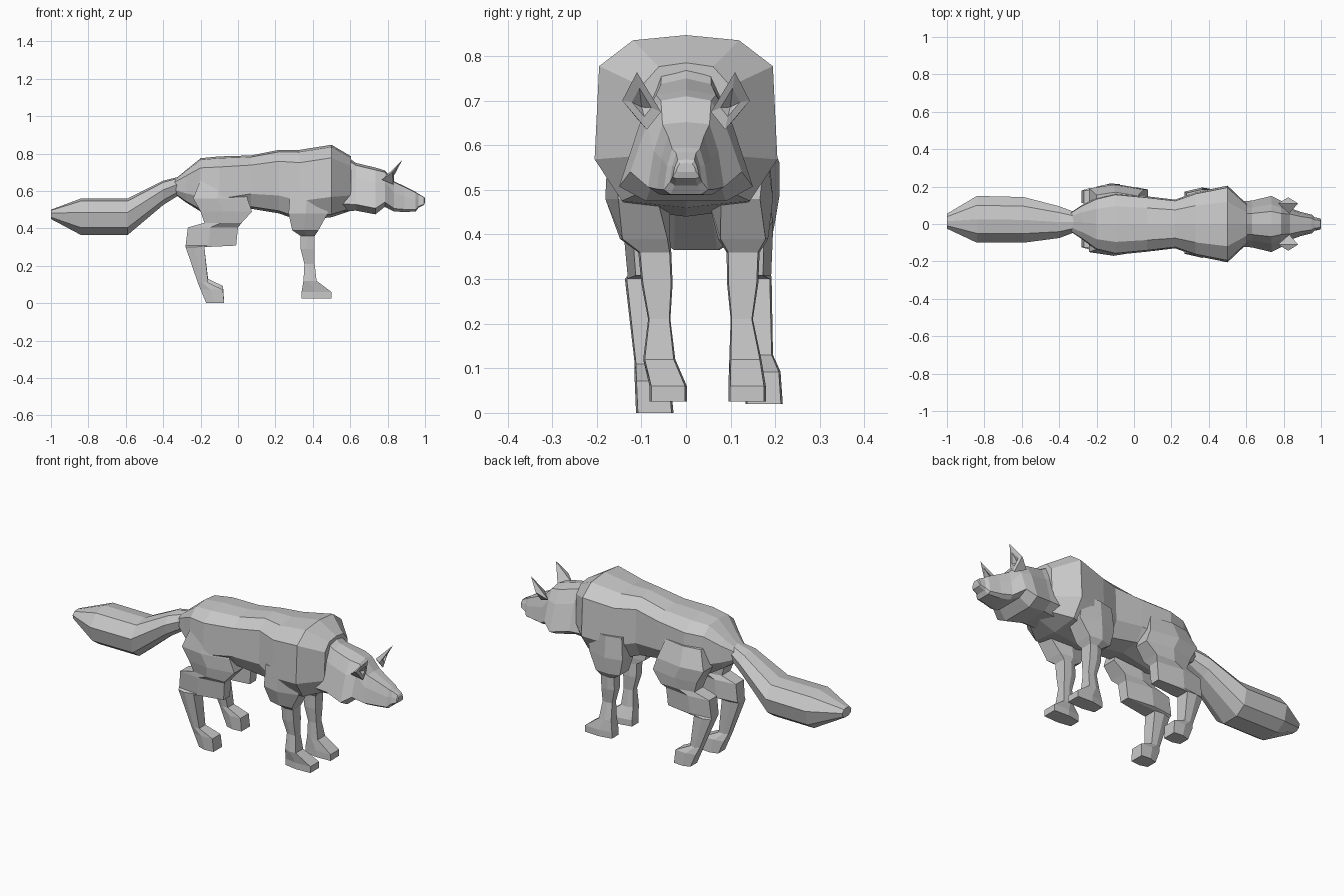
import bpy, bmesh
from mathutils import Vector

if "Cube" in bpy.data.objects:
    bpy.data.objects.remove(bpy.data.objects["Cube"], do_unlink=True)

grey = bpy.data.materials.new("plain_grey")
grey.use_nodes = True
grey.diffuse_color = (0.58, 0.58, 0.58, 1)
grey.node_tree.nodes["Principled BSDF"].inputs["Base Color"].default_value = (0.58, 0.58, 0.58, 1)


def finish(name, bm):
    bmesh.ops.recalc_face_normals(bm, faces=bm.faces)
    mesh = bpy.data.meshes.new(name)
    bm.to_mesh(mesh)
    bm.free()
    mesh.materials.append(grey)
    ob = bpy.data.objects.new(name, mesh)
    bpy.context.collection.objects.link(ob)


def loft(name, rings):
    """Skin a list of equal-length rings and cap both ends."""
    bm = bmesh.new()
    loops = [[bm.verts.new(p) for p in ring] for ring in rings]
    n = len(loops[0])
    for a, b in zip(loops, loops[1:]):
        for i in range(n):
            j = (i + 1) % n
            bm.faces.new((a[i], a[j], b[j], b[i]))
    bm.faces.new(loops[0])
    bm.faces.new(loops[-1])
    finish(name, bm)


def cross_sections(stations, half):
    """Rings across x: station = x, bottom, top, half width, centre y."""
    full = half + [(-y, z) for y, z in reversed(half) if y > 0]
    return [[(x, cy + y * hw, zb + z * (zt - zb)) for y, z in full]
            for x, zb, zt, hw, cy in stations]


# Torso, from rump to the front of the shoulders
BARREL = [(0, 1), (.58, .97), (.95, .82), (1, .28), (.7, .04), (0, 0)]
loft("body", cross_sections([
    (-.34, .585, .66, .05, .01), (-.28, .54, .71, .09, .01),
    (-.2, .49, .775, .14, 0), (-.1, .47, .785, .165, 0),
    (.07, .505, .79, .148, 0), (.22, .48, .82, .13, 0),
    (.33, .44, .82, .17, 0), (.5, .46, .847, .205, 0),
    (.605, .495, .785, .105, 0)], BARREL))

# Head: neck and cheek ruff running into a boxier muzzle and small nose
RUFF = [(0, 1), (.45, .95), (.7, .68), (1, .13), (.6, 0), (0, 0)]
MUZZLE = [(0, 1), (.62, .97), (.85, .6), (1, .1), (.7, 0), (0, 0)]
loft("head", cross_sections([
    (.56, .49, .80, .12, 0), (.63, .495, .75, .125, 0),
    (.735, .475, .725, .15, 0), (.785, .515, .71, .125, 0)], RUFF)
    + cross_sections([
        (.835, .49, .652, .085, 0), (.89, .488, .625, .065, 0),
        (.95, .49, .595, .05, 0), (.965, .51, .585, .036, 0),
        (.995, .525, .568, .03, 0), (1.0, .54, .56, .022, 0)], MUZZLE))

# Tail
BRUSH = [(0, 1), (.6, .93), (1, .62), (.85, .2), (.4, 0), (0, 0)]
loft("tail", cross_sections([
    (-.26, .61, .70, .05, .01), (-.32, .575, .675, .055, .01),
    (-.4, .525, .655, .085, .01), (-.59, .365, .56, .122, .022),
    (-.84, .365, .56, .125, .025), (-1.0, .45, .5, .04, .015)], BRUSH))

# Legs: ring = z, back x, front x, right y, left y, half width
FRONT = [
    (.60, .28, .47, -.11, .12, .065), (.48, .27, .48, -.108, .122, .073),
    (.39, .29, .43, -.092, .128, .056), (.36, .335, .41, -.07, .128, .037),
    (.29, .335, .41, -.065, .127, .035), (.21, .355, .41, -.06, .125, .025),
    (.12, .35, .42, -.06, .133, .036), (.06, .34, .5, -.04, .137, .042),
    (.025, .34, .5, -.04, .137, .042)]
HIND = [
    (.66, -.2, .02, -.1, .12, .05), (.56, -.24, .05, -.105, .145, .065),
    (.49, -.2, .075, -.1, .145, .065), (.43, -.18, .02, -.095, .145, .055),
    (.405, -.268, .0, -.09, .145, .05), (.308, -.28, -.01, -.085, .145, .046),
    (.30, -.28, -.18, -.095, .15, .042), (.11, -.215, -.16, -.085, .165, .03),
    (.072, -.2, -.08, -.075, .172, .04), (.0, -.17, -.075, -.07, .175, .042)]


def leg(name, rings, col, lift=0):
    out = []
    for r in rings:
        z, xb, xf, hw = r[0], r[1], r[2], r[5]
        z += lift if z < .2 else 0
        xm, y = xb + .45 * (xf - xb), r[col]
        tip = hw * (.6 if xf - xb > .2 else .9)  # broad thighs taper forward
        out.append([(xb, y - .7 * hw, z), (xm, y - hw, z), (xf, y - tip, z),
                    (xf, y + tip, z), (xm, y + hw, z), (xb, y + .7 * hw, z)])
    loft(name, out)


leg("front_leg_right", FRONT, 3)
leg("front_leg_left", FRONT, 4)
leg("hind_leg_right", HIND, 3)
leg("hind_leg_left", HIND, 4, .02)


# Ears: a diamond rim with a small hollow front and a pointed back
def ear(name, side):
    bm = bmesh.new()
    rim = [Vector((.877, .11, .764)), Vector((.825, .143, .70)),
           Vector((.83, .088, .635)), Vector((.83, .056, .675))]
    mid = sum(rim, Vector()) / 4
    inner = [p.lerp(mid, .5) for p in rim]
    pit = mid + Vector((-.022, 0, -.008))

    def vert(p):
        return bm.verts.new((p.x, p.y * side, p.z))
    o, n = [vert(p) for p in rim], [vert(p) for p in inner]
    hollow, back = vert(pit), vert(Vector((.77, .11, .66)))
    for i in range(4):
        j = (i + 1) % 4
        bm.faces.new((o[i], o[j], n[j], n[i]))
        bm.faces.new((n[i], n[j], hollow))
        bm.faces.new((o[j], o[i], back))
    finish(name, bm)


ear("ear_left", 1)
ear("ear_right", -1)
